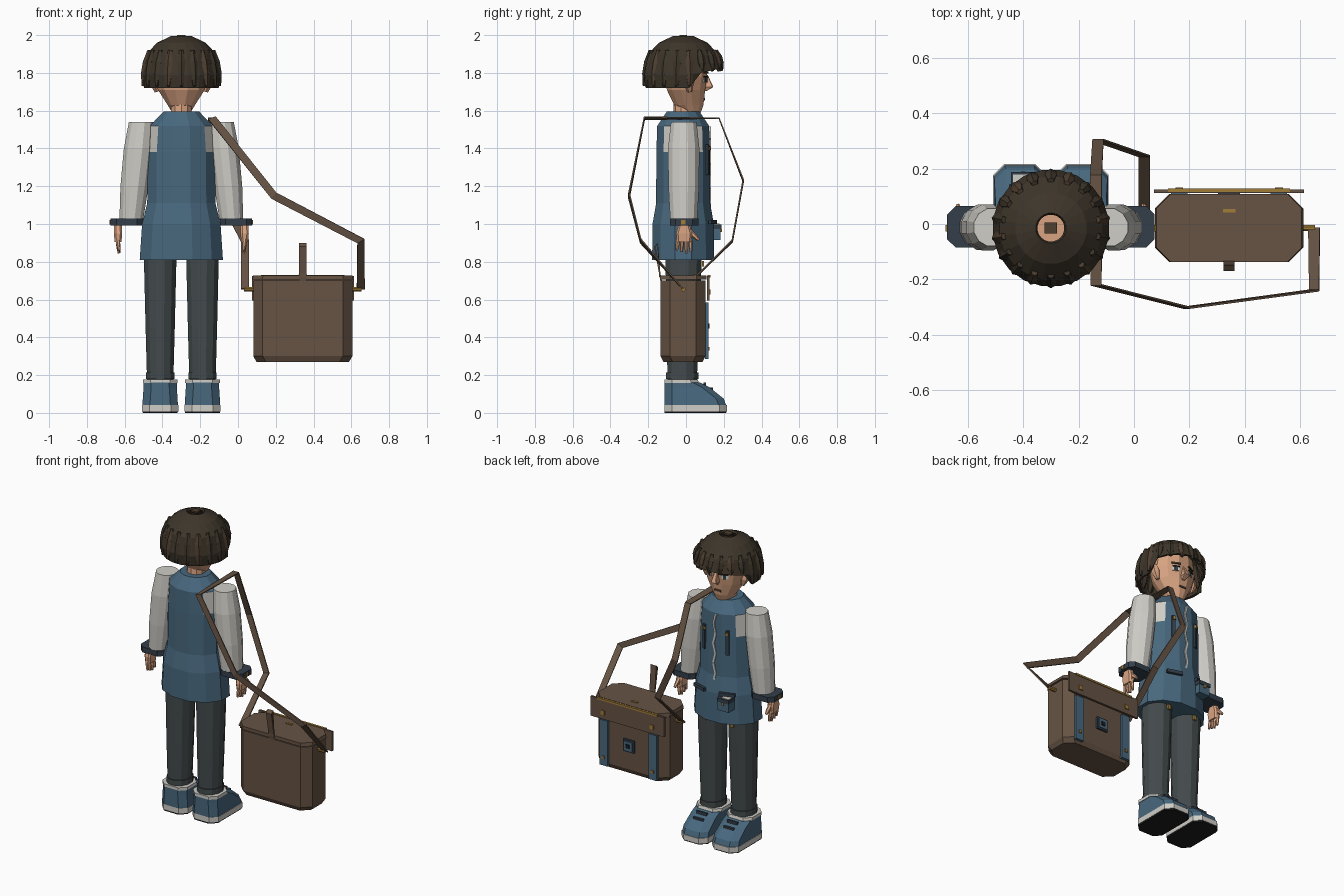
import bpy, bmesh, math
from mathutils import Vector, Matrix

if "Cube" in bpy.data.objects:
    bpy.data.objects.remove(bpy.data.objects["Cube"])

BODY = -0.3          # x of the figure's own mirror plane
TAU = math.tau


def material(name, code):
    srgb = [int(code[i:i + 2], 16) / 255 for i in (0, 2, 4)]
    color = [((c + 0.055) / 1.055) ** 2.4 for c in srgb] + [1]
    m = bpy.data.materials.new(name)
    m.use_nodes = True
    m.diffuse_color = color
    m.node_tree.nodes["Principled BSDF"].inputs["Base Color"].default_value = color
    return m


hair = material("dark hair", "3d352a")
lock = material("hair tips", "4e3e30")
skin = material("skin", "d9a482")
denim = material("blue cloth", "48687e")
navy = material("dark cloth", "333f4a")
shirt = material("off white", "cfcdc6")
trouser = material("charcoal", "444b4d")
leather = material("brown leather", "665344")
gold = material("brass", "a17c38")
black = material("black", "1c1c1e")


def finish(name, bm, *mats):
    bmesh.ops.recalc_face_normals(bm, faces=bm.faces)
    mesh = bpy.data.meshes.new(name)
    bm.to_mesh(mesh)
    bm.free()
    for m in mats:
        mesh.materials.append(m)
    ob = bpy.data.objects.new(name, mesh)
    bpy.context.collection.objects.link(ob)
    return ob


def oval(x, y, z, rx, ry, n=12):
    return [Vector((x + rx * math.cos(a), y + ry * math.sin(a), z))
            for a in (TAU * (i + 0.5) / n for i in range(n))]


def octagon(x, hx, y0, y1, z, c):
    hy, y = (y1 - y0) / 2, (y0 + y1) / 2
    corners = [(hx, hy - c), (hx - c, hy), (c - hx, hy), (-hx, hy - c),
               (-hx, c - hy), (c - hx, -hy), (hx - c, -hy), (hx, c - hy)]
    return [Vector((x + a, y + b, z)) for a, b in corners]


def loft(name, rings, *mats, caps=True):
    bm = bmesh.new()
    rows = [[bm.verts.new(p) for p in ring] for ring in rings]
    n = len(rows[0])
    for low, high in zip(rows, rows[1:]):
        for i in range(n):
            j = (i + 1) % n
            bm.faces.new((low[i], low[j], high[j], high[i]))
    if caps:
        bm.faces.new(rows[0][::-1])
        bm.faces.new(rows[-1])
    return finish(name, bm, *mats)


def box(name, at, size, mat, turn=0):
    bm = bmesh.new()
    m = Matrix.Translation(at) @ Matrix.Rotation(turn, 4, 'Z') @ Matrix.Diagonal((*size, 1))
    bmesh.ops.create_cube(bm, size=1, matrix=m)
    return finish(name, bm, mat)


def rod(name, a, b, radii, mat, n=6):
    a, b = Vector(a), Vector(b)
    q = (b - a).to_track_quat('Z', 'Y')
    rings = []
    for k, r in enumerate(radii):
        mid = a.lerp(b, k / (len(radii) - 1))
        rings.append([mid + q @ p for p in oval(0, 0, 0, r, r, n)])
    return loft(name, rings, mat)


# Head, neck and face
loft("head", [oval(BODY, y, z, rx, ry) for z, y, rx, ry in (
    (1.59, 0.03, 0.05, 0.05), (1.63, 0.015, 0.075, 0.08), (1.71, 0, 0.128, 0.105),
    (1.78, 0, 0.15, 0.115), (1.9, 0, 0.13, 0.11))], skin)
rod("neck", (BODY, -0.01, 1.54), (BODY, -0.01, 1.64), (0.06, 0.055), skin, 10)
nose = [octagon(BODY, w, 0.09, y, z, w / 4) for z, w, y in (
    (1.705, 0.01, 0.11), (1.725, 0.02, 0.145), (1.79, 0.009, 0.115))]
loft("nose", nose, skin)
box("mouth", (BODY, 0.096, 1.66), (0.05, 0.008, 0.012), lock)
for s in (-1, 1):
    turn = -s * 0.45
    for part, lift, out, size, mat in (
            ("eye_white", 0, 0, (0.042, 0.008, 0.026), shirt),
            ("iris", 0, 0.004, (0.019, 0.007, 0.024), navy),
            ("eyelid", 0.017, 0.004, (0.048, 0.009, 0.008), black),
            ("eyebrow", 0.038, 0.004, (0.055, 0.009, 0.011), hair)):
        box(part, (BODY + s * 0.056, 0.1 + out, 1.763 + lift), size, mat, turn)
    rod("ear", (BODY + s * 0.13, 0.02, 1.7), (BODY + s * 0.152, 0.01, 1.79),
        (0.012, 0.028, 0.02), skin)

# Bowl of hair, raised above the face, with separate locks
bowl = [oval(BODY, -0.015, z, r, r, 20) for z, r in (
    (1.72, 0.2), (1.79, 0.212), (1.9, 0.187), (1.96, 0.13), (1.995, 0.055))]
for ring in bowl[:2]:
    for p in ring:
        if p.y > 0.07:
            p.z = max(p.z, 1.8 + 0.2 * (p.y - 0.07))
loft("hair", bowl, hair, caps=False).modifiers.new("thickness", 'SOLIDIFY').thickness = 0.015
box("crown", (BODY, -0.015, 1.995), (0.045, 0.04, 0.01), lock)
angles = [TAU * (i + 0.5) / 18 for i in range(18)] + [TAU * (0.25 + i / 18) for i in (-1, 0, 1)]
for k, a in enumerate(angles):
    front = math.sin(a) > 0.45
    d = Vector((math.cos(a), math.sin(a), 0))
    base = Vector((BODY, -0.015, 0))
    top = base + d * 0.17 + Vector((0, 0, 1.92))
    tip = base + d * (0.203 if front else 0.205) + Vector((0, 0, 1.81 if front else 1.73))
    rod("hair_lock", top, tip, (0.012, 0.025, 0.024, 0.009), lock if k % 3 == 0 else hair)

# Sleeveless coat with pale shirt showing in the armholes
coat = loft("coat", [oval(BODY, -0.015, z, rx, ry) for z, rx, ry in (
    (0.81, 0.228, 0.17), (1.0, 0.215, 0.168), (1.11, 0.187, 0.148), (1.38, 0.184, 0.147),
    (1.52, 0.172, 0.142), (1.595, 0.098, 0.09))], denim, shirt)
for f in coat.data.polygons:
    if 1.38 < f.center.z < 1.52 and abs(f.normal.x) > 0.7:
        f.material_index = 1
zigzag = [(BODY + 0.008 * (-1) ** i, 0.127, 1.06 + 0.065 * i) for i in range(8)]
for a, b in zip(zigzag, zigzag[1:]):
    rod("shirt_placket", a, b, (0.009, 0.009), shirt, 4)
for s in (-1, 1):
    x = BODY + s * 0.085
    box("chest_strap", (x, 0.112, 1.34), (0.022, 0.018, 0.16), navy, -s * 0.4)
    box("strap_button", (x, 0.122, 1.4), (0.018, 0.014, 0.018), gold, -s * 0.4)
    box("pocket_flap", (BODY + s * 0.1, 0.142, 1.01), (0.1, 0.018, 0.022), navy, -s * 0.3)
    box("hem_buckle", (BODY + s * 0.1, 0.09, 0.79), (0.022, 0.012, 0.03), gold)
box("belt_pouch", (BODY - 0.1, 0.152, 0.955), (0.08, 0.06, 0.08), denim)
box("pouch_flap", (BODY - 0.1, 0.155, 0.985), (0.086, 0.064, 0.025), navy)
box("pouch_paper", (BODY - 0.11, 0.158, 0.999), (0.055, 0.04, 0.005), shirt)
box("pouch_button", (BODY - 0.1, 0.186, 0.965), (0.016, 0.008, 0.016), gold)

for s in (-1, 1):
    def out(d):
        return BODY + s * d

    # Sleeve, cuff and hand
    loft("sleeve", [oval(out(d), -0.012, z, rx, ry) for z, d, rx, ry in (
        (1.02, 0.265, 0.065, 0.074), (1.2, 0.248, 0.077, 0.084), (1.4, 0.227, 0.08, 0.086),
        (1.54, 0.212, 0.068, 0.07))], shirt)
    loft("cuff", [octagon(out(0.289), 0.085, -0.085, 0.065, z, 0.03)
                  for z in (0.992, 1.028)], navy)
    box("cuff_button", (out(0.375), -0.015, 1.01), (0.01, 0.024, 0.024), gold)
    loft("palm", [octagon(out(0.335), w, -h - 0.01, h - 0.01, z, 0.01) for z, w, h in (
        (0.905, 0.018, 0.038), (0.95, 0.022, 0.042), (1.0, 0.02, 0.028))], skin)
    for i in range(4):
        y = -0.041 + i * 0.021
        rod("finger", (out(0.337), y, 0.92), (out(0.33), y * 1.2, 0.845 + 0.008 * abs(i - 2)),
            (0.011, 0.011, 0.007), skin)
    rod("thumb", (out(0.335), 0.015, 0.965), (out(0.335), 0.068, 0.915),
        (0.012, 0.013, 0.008), skin)

    # Trouser leg
    loft("trouser_leg", [oval(out(0.112), y, z, rx, ry) for z, y, rx, ry in (
        (0.17, -0.02, 0.072, 0.08), (0.45, -0.017, 0.08, 0.09), (0.85, -0.012, 0.09, 0.1))],
        trouser)
    loft("trouser_hem", [oval(out(0.112), -0.02, z, 0.078, 0.088)
                         for z in (0.18, 0.215)], trouser)

    # Shoe
    def shoe(name, mat, *levels):
        loft(name, [octagon(out(0.112), w, -0.113, y, z, 0.04) for z, y, w in levels], mat)

    shoe("shoe_tread", black, (0, 0.212, 0.092), (0.008, 0.215, 0.094))
    shoe("shoe_sole", shirt, (0.008, 0.217, 0.096), (0.042, 0.217, 0.096))
    shoe("shoe_upper", denim, (0.042, 0.212, 0.094), (0.075, 0.2, 0.092),
         (0.135, 0.125, 0.088), (0.16, 0.075, 0.088))
    shoe("shoe_collar", shirt, (0.158, 0.068, 0.092), (0.178, 0.062, 0.092))
    for y in (0.1, 0.135):
        box("shoe_lace", (out(0.112), y, 0.232 - 0.8 * y), (0.075, 0.014, 0.02), navy)

# Satchel
BAG = 0.343
loft("bag_body", [octagon(BAG, w, y0, y1, z, 0.05) for z, w, y0, y1 in (
    (0.27, 0.245, -0.12, 0.088), (0.3, 0.262, -0.135, 0.103),
    (0.7, 0.262, -0.135, 0.103))], leather)
loft("bag_lid", [octagon(BAG, w, -0.137, 0.108, z, 0.052)
                 for z, w in ((0.705, 0.268), (0.728, 0.262))], leather)
box("bag_flap", (BAG, 0.118, 0.66), (0.54, 0.014, 0.13), leather)
box("flap_bar", (BAG, 0.122, 0.724), (0.44, 0.014, 0.012), gold)
box("lid_plate", (BAG, 0.048, 0.729), (0.045, 0.014, 0.008), gold)
for s in (-1, 1):
    x = BAG + s * 0.18
    box("bag_strip", (x, 0.109, 0.435), (0.06, 0.018, 0.3), denim)
    box("strip_stud", (x, 0.119, 0.34), (0.018, 0.01, 0.018), gold)
    box("flap_stud", (x, 0.126, 0.64), (0.028, 0.01, 0.028), gold)
    rod("strap_pin", (BAG + s * 0.25, -0.015, 0.655), (BAG + s * 0.31, -0.015, 0.655),
        (0.012, 0.012), gold, 8)
for part, wide, y, mat in (("clasp", 0.08, 0.108, navy), ("clasp_face", 0.06, 0.113, denim),
                           ("clasp_slot", 0.026, 0.118, black)):
    box(part, (BAG, y, 0.46), (wide, 0.014, wide), mat)


# Ribbon straps, each turned to follow its path
def strap(name, path, width, thick):
    pts = [Vector(p) for p in path]
    sides = []
    for a, b in zip(pts, pts[1:]):
        side = (b - a).cross(Vector((0, 1, 0)))
        side = side.normalized() if side.length > 0.03 else Vector((1, 0, 0))
        sides.append(side if side.x > 0 else -side)
    bm = bmesh.new()
    edges = []
    for p, u, v in zip(pts, sides[:1] + sides, sides + sides[-1:]):
        w = (u + v).normalized() * width / 2
        edges.append((bm.verts.new(p - w), bm.verts.new(p + w)))
    for (a, b), (c, d) in zip(edges, edges[1:]):
        bm.faces.new((a, b, d, c))
    mod = finish(name, bm, leather).modifiers.new("thickness", 'SOLIDIFY')
    mod.thickness = thick
    mod.offset = 0


strap("shoulder_strap", [
    (0.65, -0.015, 0.655), (0.65, -0.24, 0.91), (0.19, -0.302, 1.15), (-0.137, -0.22, 1.56),
    (-0.137, 0.175, 1.56), (-0.13, 0.303, 1.23), (0.037, 0.245, 0.91),
    (0.037, -0.015, 0.655)], 0.042, 0.008)
strap("bag_handle", [(BAG, -0.132, 0.7), (BAG, -0.165, 0.88), (BAG, -0.15, 0.895),
                     (BAG, -0.138, 0.72)], 0.04, 0.008)
